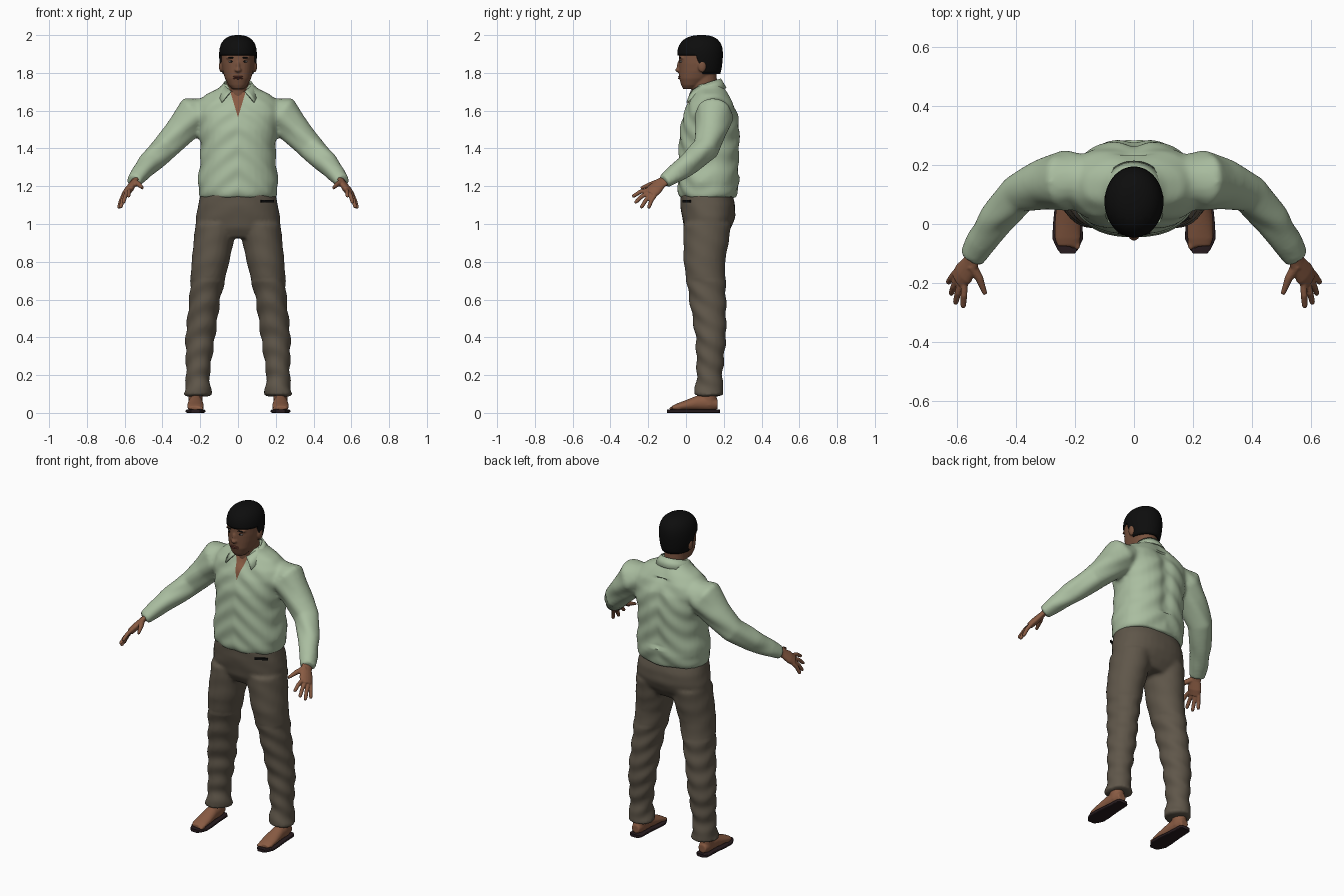
import bpy, bmesh, math
from mathutils import Vector, Matrix

cube = bpy.data.objects.get("Cube")
if cube:
    bpy.data.objects.remove(cube, do_unlink=True)

X, Y, Z = Vector((1, 0, 0)), Vector((0, 1, 0)), Vector((0, 0, 1))


def material(name, r, g, b):
    m = bpy.data.materials.new(name)
    m.use_nodes = True
    m.diffuse_color = (r, g, b, 1)
    bsdf = m.node_tree.nodes["Principled BSDF"]
    bsdf.inputs["Base Color"].default_value = (r, g, b, 1)
    bsdf.inputs["Roughness"].default_value = 0.8
    return m


SHIRT = material("sage shirt", 0.40, 0.51, 0.35)
TROUSERS = material("brown trousers", 0.115, 0.094, 0.068)
SKIN = material("skin", 0.25, 0.105, 0.056)
FACE = material("face skin", 0.19, 0.085, 0.048)
HAIR = material("black hair", 0.004, 0.004, 0.004)
SOLE = material("dark sole", 0.02, 0.011, 0.013)
EYE = material("eye white", 0.3, 0.27, 0.25)
LIP = material("lips", 0.15, 0.045, 0.03)


def loft(bm, rings, n=24, power=2.0):
    """Closed skin through superellipse rings given as (centre, u axis, v axis)."""
    loops = []
    for c, u, v in rings:
        loop = []
        for i in range(n):
            a = math.tau * i / n
            ca, sa = math.cos(a), math.sin(a)
            p = u * math.copysign(abs(ca) ** (2 / power), ca)
            q = v * math.copysign(abs(sa) ** (2 / power), sa)
            loop.append(bm.verts.new(c + p + q))
        loops.append(loop)
    for lo, hi in zip(loops, loops[1:]):
        for i in range(n):
            j = (i + 1) % n
            bm.faces.new((lo[i], lo[j], hi[j], hi[i]))
    bm.faces.new(loops[0][::-1])
    bm.faces.new(loops[-1])


def column(bm, rows, **kw):
    """Upright loft from rows of z, x, y, half width, half depth."""
    loft(bm, [(Vector((x, y, z)), X * a, Y * b) for z, x, y, a, b in rows], **kw)


def tube(bm, points, radii, across=Z, flat=1.0, n=16):
    """Tube along points; flat scales the thickness square to the across axis."""
    pts = [Vector(p) for p in points]
    rings = []
    for i, p in enumerate(pts):
        t = (pts[min(i + 1, len(pts) - 1)] - pts[max(i - 1, 0)]).normalized()
        u = (across - t * across.dot(t)).normalized()
        rings.append((p, u * radii[i], t.cross(u) * radii[i] * flat))
    loft(bm, rings, n)


def ball(bm, centre, size):
    m = Matrix.Translation(centre) @ Matrix.Diagonal((*size, 1))
    bmesh.ops.create_uvsphere(bm, u_segments=20, v_segments=12, radius=1, matrix=m)


def finish(name, bm, mats, voxel=0, smooth=0, subdiv=0, solid=0, edit=None):
    """Make an object, apply its modifiers, then run an optional edit on the mesh."""
    bmesh.ops.recalc_face_normals(bm, faces=bm.faces)
    me = bpy.data.meshes.new(name)
    bm.to_mesh(me)
    bm.free()
    ob = bpy.data.objects.new(name, me)
    bpy.context.scene.collection.objects.link(ob)
    if voxel:
        mod = ob.modifiers.new("blend", 'REMESH')
        mod.mode, mod.voxel_size = 'VOXEL', voxel
    if smooth:
        mod = ob.modifiers.new("relax", 'SMOOTH')
        mod.factor, mod.iterations = 0.5, smooth
    if subdiv:
        ob.modifiers.new("round", 'SUBSURF').levels = subdiv
    if ob.modifiers:
        bpy.context.view_layer.update()
        graph = bpy.context.evaluated_depsgraph_get()
        me = bpy.data.meshes.new_from_object(ob.evaluated_get(graph))
        ob.modifiers.clear()
        ob.data = me
    for m in mats:
        me.materials.append(m)
    if edit:
        bm = bmesh.new()
        bm.from_mesh(me)
        bm.normal_update()
        edit(bm)
        bm.to_mesh(me)
        bm.free()
    if solid:
        mod = ob.modifiers.new("thickness", 'SOLIDIFY')
        mod.thickness, mod.offset = solid, -1
    me.shade_smooth()
    me.set_sharp_from_angle(angle=math.radians(50))
    return ob


def split(bm, co, no, keep):
    faces = [f for f in bm.faces if keep(f.calc_center_median())]
    geom = faces + list({e for f in faces for e in f.edges}) + list({v for f in faces for v in f.verts})
    bmesh.ops.bisect_plane(bm, geom=geom, plane_co=co, plane_no=no, dist=1e-5)


# Shirt: torso and sleeves blended together, with an open neck
def shirt_details(bm):
    for v in bm.verts:
        x, y, z = v.co
        if y > 0.15 and 1.25 < z < 1.66:
            v.co.y -= 0.014 * math.exp(-(x / 0.04) ** 2)
        v.co += v.normal * 0.003 * math.sin(z * 55 + abs(x) * 40 + math.sin(y * 30))
    near = lambda c: c.z > 1.54 and c.y < 0.1 and abs(c.x) < 0.1
    bottom = Vector((0, 0, 1.565))
    for s in (1, -1):
        split(bm, bottom, Vector((s, 0, -0.3)), near)
    for f in bm.faces:
        c = f.calc_center_median()
        f.material_index = int(near(c) and abs(c.x) < (c.z - bottom.z) * 0.3)


bm = bmesh.new()
column(bm, [(1.14, 0, .115, .2, .148), (1.17, 0, .115, .208, .158), (1.22, 0, .12, .214, .163),
            (1.3, 0, .12, .203, .163), (1.4, 0, .125, .198, .163), (1.5, 0, .128, .21, .16),
            (1.58, 0, .132, .228, .146), (1.64, 0, .132, .222, .122), (1.69, 0, .13, .17, .092),
            (1.72, 0, .125, .105, .075), (1.745, 0, .12, .08, .07)], n=32, power=2.3)
for s in (1, -1):
    tube(bm, [(s * .15, .15, 1.595), (s * .235, .148, 1.575), (s * .305, .135, 1.495), (s * .39, .105, 1.4),
              (s * .465, .02, 1.325), (s * .52, -.06, 1.265), (s * .552, -.115, 1.225)],
         [.08, .102, .084, .069, .06, .052, .041], n=20)
finish("shirt", bm, [SHIRT, SKIN], voxel=0.011, smooth=5, edit=shirt_details)

# Folded collar with pointed front tips
bm = bmesh.new()
previous = None
for i in range(31):
    k = i / 15 - 1
    a, s = math.radians(150 * k), abs(k)
    sa, ca = math.sin(a), math.cos(a)
    top = bm.verts.new((.075 * sa, .115 + .07 * ca - .03 * s ** 3, 1.77 - .065 * s * s))
    low = bm.verts.new((.105 * sa + math.copysign(.035 * s ** 4, k), .12 + .095 * ca - .035 * s ** 4,
                        1.72 - .075 * s ** 3))
    if previous:
        bm.faces.new((*previous, low, top))
    previous = (top, low)
finish("collar", bm, [SHIRT], solid=0.007)


# Trousers: hips and two legs blended together
def trouser_folds(bm):
    for v in bm.verts:
        x, y, z = v.co
        amount = 0.0035 if z < 0.7 else 0.001
        v.co += v.normal * amount * math.sin(z * 60 + y * 35 + abs(x) * 20)


bm = bmesh.new()
column(bm, [(1.17, 0, .105, .195, .137), (1.1, 0, .115, .212, .145), (1.04, 0, .12, .222, .142),
            (.98, 0, .115, .222, .125), (.925, 0, .11, .16, .09)], n=32, power=2.3)
for s in (1, -1):
    column(bm, [(1, s * .118, .112, .108, .128), (.9, s * .13, .106, .106, .12), (.8, s * .146, .097, .1, .11),
                (.6, s * .176, .115, .082, .098), (.4, s * .2, .132, .079, .081), (.2, s * .213, .125, .062, .068),
                (.14, s * .212, .122, .067, .073), (.09, s * .214, .122, .076, .083)])
finish("trousers", bm, [TROUSERS], voxel=0.011, smooth=4, edit=trouser_folds)

# Pocket slit on the left hip
bm = bmesh.new()
m = Matrix.Translation((.155, .004, 1.12)) @ Matrix.Rotation(0.5, 4, 'Z')
bmesh.ops.create_cube(bm, size=1, matrix=m @ Matrix.Diagonal((.075, .009, .012, 1)))
finish("pocket_slit", bm, [HAIR])

# Head: skull, neck, nose and ears blended together
bm = bmesh.new()
column(bm, [(1.715, 0, .02, .03, .035), (1.735, 0, .03, .05, .055), (1.77, 0, .047, .069, .083),
            (1.81, 0, .065, .081, .102), (1.85, 0, .072, .087, .11), (1.9, 0, .075, .089, .113),
            (1.95, 0, .08, .075, .09), (1.98, 0, .08, .04, .05)], n=32, power=2.2)
column(bm, [(1.6, 0, .11, .07, .07), (1.7, 0, .1, .063, .068), (1.82, 0, .095, .062, .065)])
ball(bm, (0, -.032, 1.835), (.012, .017, .032))
ball(bm, (0, -.042, 1.815), (.018, .015, .012))
for s in (1, -1):
    ball(bm, (s * .09, .085, 1.835), (.011, .022, .032))
    ball(bm, (s * .034, -.018, 1.88), (.03, .016, .009))
finish("head", bm, [FACE], voxel=0.005, smooth=4)

# Face details
for side, s in (("left", 1), ("right", -1)):
    for part, mat, y, z, size in (("eye", EYE, -.025, 1.86, (.015, .008, .006)),
                                  ("iris", HAIR, -.029, 1.86, (.006, .006, .006)),
                                  ("eyebrow", HAIR, -.03, 1.88, (.021, .007, .004))):
        bm = bmesh.new()
        ball(bm, (s * .035, y, z), size)
        finish(f"{side}_{part}", bm, [mat])
bm = bmesh.new()
for z in (1.771, 1.78):
    ball(bm, (0, -.032, z), (.026, .01, .005))
finish("lips", bm, [LIP])


# Hair: a cap cut back around the face and ears
def trim_hair(bm):
    hairline, sideburn = Vector((0, 0, 1.893)), Vector((0, .075, 1.83))
    slope = Vector((0, 1, .35)).normalized()
    everywhere = lambda c: True
    split(bm, hairline, Z, everywhere)
    split(bm, sideburn, slope, everywhere)
    split(bm, Vector((0, 0, 1.795)), Z, everywhere)
    gone = []
    for f in bm.faces:
        c = f.calc_center_median()
        if c.z < 1.795 or (c.z < hairline.z and (c - sideburn).dot(slope) < 0):
            gone.append(f)
    bmesh.ops.delete(bm, geom=gone, context='FACES')


bm = bmesh.new()
column(bm, [(1.77, 0, .09, .07, .08), (1.79, 0, .087, .08, .095), (1.83, 0, .08, .094, .111),
            (1.88, 0, .074, .102, .122), (1.93, 0, .075, .1, .122), (1.965, 0, .077, .087, .105),
            (1.99, 0, .08, .06, .075), (2.001, 0, .082, .025, .03)], n=32)
finish("hair", bm, [HAIR], subdiv=1, solid=0.014, edit=trim_hair)

# Hands, feet and sandal soles
TIPS = [((.575, -.2, 1.18), (.58, -.285, 1.145)), ((.588, -.195, 1.165), (.607, -.272, 1.112)),
        ((.6, -.182, 1.155), (.622, -.24, 1.085)), ((.607, -.166, 1.15), (.632, -.2, 1.083))]
for side, s in (("left", 1), ("right", -1)):
    flip = Vector((s, 1, 1))
    across = Vector((s * .035, .045, -.03))
    bm = bmesh.new()
    palm = [(.538, -.09, 1.245), (.556, -.135, 1.215), (.578, -.168, 1.182), (.596, -.19, 1.158)]
    tube(bm, [Vector(p) * flip for p in palm], [.03, .034, .042, .036], across, 0.5)
    for root, tip in TIPS:
        a, b = Vector(root) * flip, Vector(tip) * flip
        tube(bm, [a, a.lerp(b, 0.5) + Z * .008, a.lerp(b, 0.9), b], [.012, .0115, .01, .006], n=10)
    thumb = [(.552, -.14, 1.222), (.525, -.185, 1.21), (.505, -.238, 1.19)]
    tube(bm, [Vector(p) * flip for p in thumb], [.019, .014, .008], n=10)
    finish(f"{side}_hand", bm, [SKIN], voxel=0.004, smooth=2)

    cx = s * .225
    bm = bmesh.new()
    rows = [(.168, .045, .025, .025), (.13, .055, .036, .044), (.06, .052, .039, .04), (0, .04, .044, .028),
            (-.05, .031, .044, .018), (-.075, .026, .035, .011)]
    loft(bm, [(Vector((cx, y, z)), X * a, Z * b) for y, z, a, b in rows])
    column(bm, [(.04, cx, .12, .036, .042), (.15, cx, .12, .04, .045)])
    for i in range(5):
        ball(bm, (cx + s * (i - 2) * .016, -.066 + .006 * i, .024), (.011 - .001 * i, .024, .01))
    finish(f"{side}_foot", bm, [SKIN], voxel=0.005, smooth=3)

    bm = bmesh.new()
    rows = [(.18, .025), (.165, .038), (.08, .042), (0, .05), (-.05, .052), (-.085, .036), (-.1, .024)]
    loft(bm, [(Vector((cx, y, .009)), X * a, Z * .009) for y, a in rows], power=6)
    finish(f"{side}_sole", bm, [SOLE])
